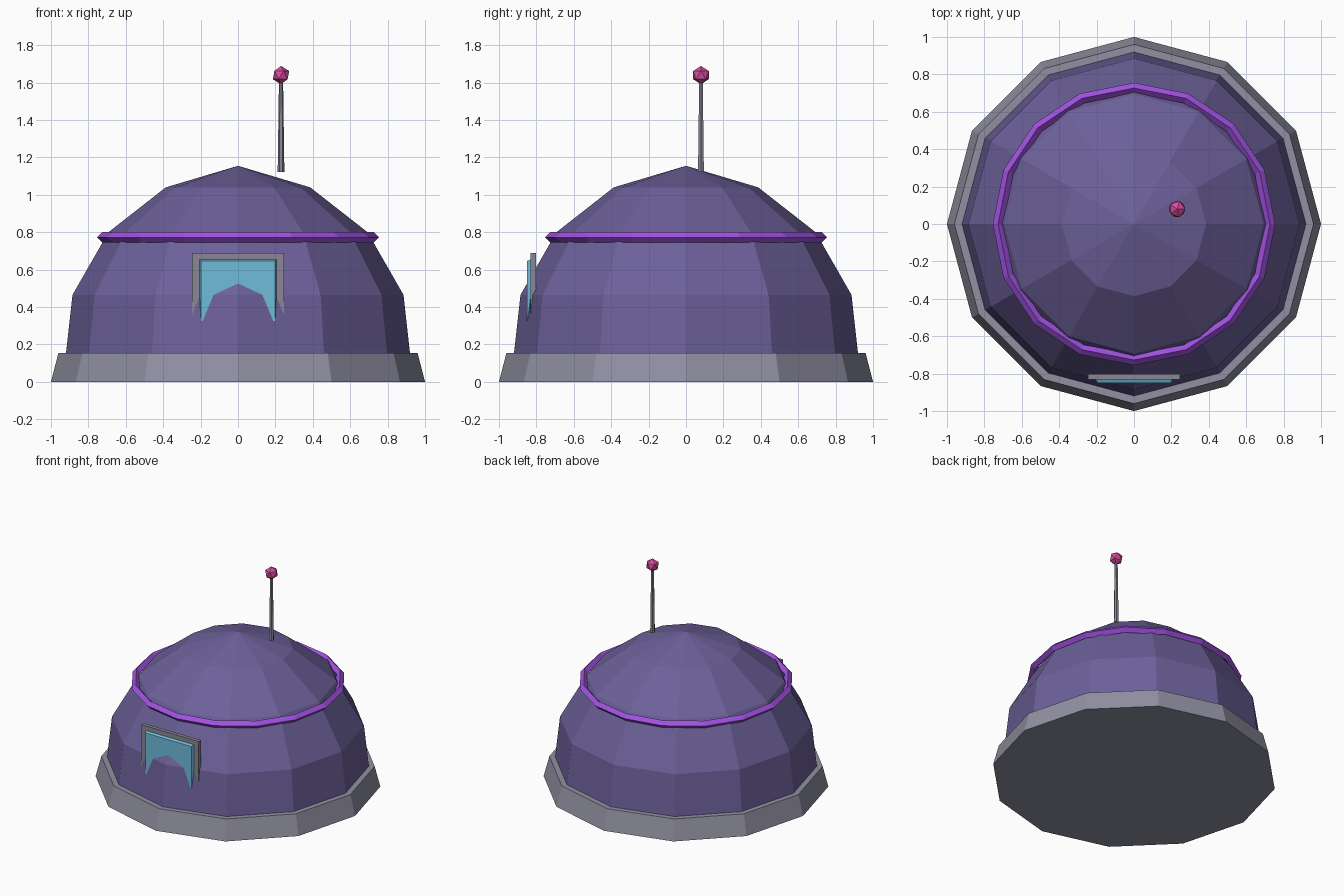
import bpy
import bmesh
from math import cos, sin, tau

cube = bpy.data.objects.get("Cube")
if cube:
    bpy.data.objects.remove(cube, do_unlink=True)


def material(name, rgb):
    """Flat material from 0-255 display values, stored as linear."""
    colour = [(c / 255 / 12.92) if c < 11 else ((c / 255 + 0.055) / 1.055) ** 2.4 for c in rgb] + [1]
    mat = bpy.data.materials.new(name)
    mat.use_nodes = True
    mat.diffuse_color = colour
    mat.node_tree.nodes["Principled BSDF"].inputs["Base Color"].default_value = colour
    return mat


dusk_purple = material("dusk purple", (108, 96, 153))
stone_grey = material("stone grey", (145, 144, 162))
metal_grey = material("metal grey", (136, 135, 150))
bright_violet = material("bright violet", (160, 82, 225))
window_blue = material("window blue", (112, 188, 218))
hot_pink = material("hot pink", (216, 76, 160))


def finish(name, bm, mat, location=(0, 0, 0)):
    bmesh.ops.recalc_face_normals(bm, faces=bm.faces)
    mesh = bpy.data.meshes.new(name)
    bm.to_mesh(mesh)
    bm.free()
    mesh.materials.append(mat)
    obj = bpy.data.objects.new(name, mesh)
    obj.location = location
    bpy.context.collection.objects.link(obj)
    return obj


def lathe(name, profile, sides, mat, location=(0, 0, 0), closed=False):
    """Turn a (radius, height) profile around z; open ends are capped."""
    bm = bmesh.new()
    rings = []
    for r, z in profile:
        if r == 0:
            rings.append([bm.verts.new((0, 0, z))] * sides)
        else:
            rings.append([bm.verts.new((r * cos(tau * i / sides), r * sin(tau * i / sides), z))
                          for i in range(sides)])
    pairs = list(zip(rings, rings[1:]))
    if closed:
        pairs.append((rings[-1], rings[0]))
    for low, high in pairs:
        for i in range(sides):
            j = (i + 1) % sides
            corners = [low[i], low[j], high[j], high[i]]
            bm.faces.new(list(dict.fromkeys(corners)))
    if not closed:
        for ring, (r, z) in ((rings[0], profile[0]), (rings[-1], profile[-1])):
            if r > 0:
                bm.faces.new(ring)
    return finish(name, bm, mat, location)


def panel(name, half_width, bottom, top, back, front, mat, taper=0.0):
    """Upright block whose front face may be inset at the top and sides."""
    bm = bmesh.new()
    bmesh.ops.create_cube(bm, size=2)
    for v in bm.verts:
        inset = taper if v.co.y < 0 else 0
        v.co = (v.co.x * (half_width - inset),
                front if v.co.y < 0 else back,
                top - inset if v.co.z > 0 else bottom)
    return finish(name, bm, mat)


# Building shell
lathe("foundation", [(1, 0), (0.96, 0.155)], 12, stone_grey)
lathe("dome", [(0.92, 0.15), (0.885, 0.465), (0.693, 0.80), (0.386, 1.04), (0, 1.155)],
      12, dusk_purple)

# Diamond-section band around the dome
major, minor = 0.727, 0.028
lathe("trim_band", [(major + minor * cos(tau * k / 4), minor * sin(tau * k / 4)) for k in range(4)],
      16, bright_violet, (0, 0, 0.773), closed=True)

# Window sunk into the front of the dome
panel("window_frame", 0.245, 0.32, 0.69, -0.802, -0.831, metal_grey)
panel("window_glass", 0.208, 0.325, 0.657, -0.825, -0.85, window_blue, taper=0.011)

# Antenna
lathe("antenna_mast", [(0.018, 1.122), (0.011, 1.62)], 6, metal_grey, (0.23, 0.08, 0))
bm = bmesh.new()
bmesh.ops.create_icosphere(bm, subdivisions=1, radius=0.049)
finish("antenna_ball", bm, hot_pink, (0.23, 0.08, 1.64))
